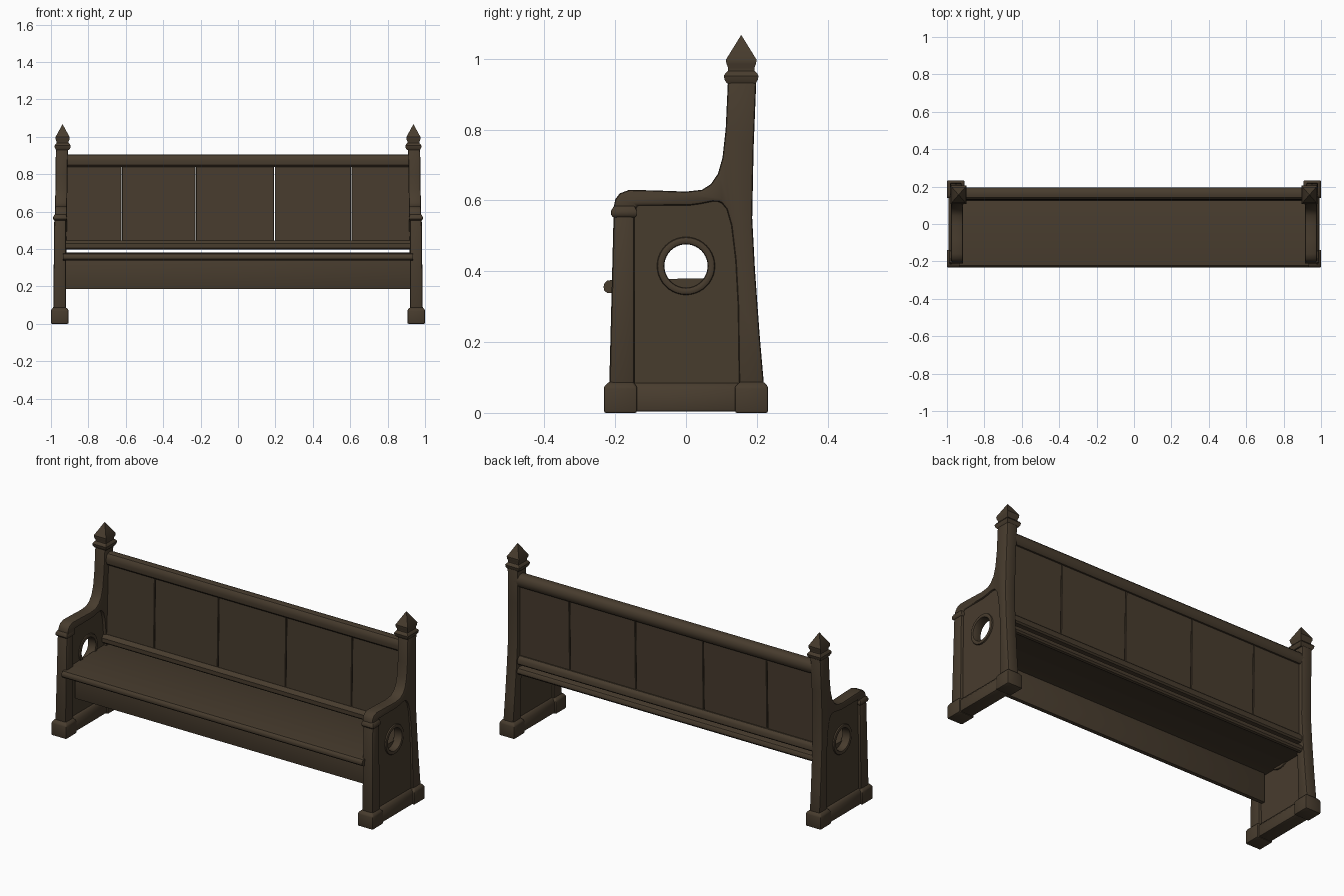
import bpy, bmesh, math

if "Cube" in bpy.data.objects:
    bpy.data.objects.remove(bpy.data.objects["Cube"])

wood = bpy.data.materials.new("dark brown wood")
wood.diffuse_color = (0.064, 0.045, 0.027, 1)
wood.use_nodes = True
wood.node_tree.nodes["Principled BSDF"].inputs["Base Color"].default_value = wood.diffuse_color


def finish(name, bm, bevel=0.0, mirror=False, cutter=None, segments=2):
    """Turn a bmesh into an object, apply bevel / cut / mirror, shade it."""
    bmesh.ops.recalc_face_normals(bm, faces=bm.faces)
    me = bpy.data.meshes.new(name)
    bm.to_mesh(me)
    bm.free()
    ob = bpy.data.objects.new(name, me)
    bpy.context.collection.objects.link(ob)
    me.materials.append(wood)
    if cutter:
        m = ob.modifiers.new("cut", 'BOOLEAN')
        m.object, m.operation, m.solver = cutter, 'DIFFERENCE', 'EXACT'
    if bevel:
        m = ob.modifiers.new("bevel", 'BEVEL')
        m.width, m.segments, m.limit_method = bevel, segments, 'ANGLE'
        m.angle_limit = math.radians(40)
    if mirror:
        m = ob.modifiers.new("mirror", 'MIRROR')
        m.use_mirror_merge = False
    bpy.ops.object.select_all(action='DESELECT')
    bpy.context.view_layer.objects.active = ob
    ob.select_set(True)
    bpy.ops.object.convert(target='MESH')
    bpy.ops.object.shade_smooth_by_angle(angle=math.radians(35))
    return ob


def prism(name, profile, x0, x1, lean=0.0, **kw):
    """Extrude a (y, z) outline along x, leaning inward with height."""
    bm = bmesh.new()
    rings = [[bm.verts.new((x - lean * z, y, z)) for y, z in profile] for x in (x0, x1)]
    bm.faces.new(rings[0])
    bm.faces.new(rings[1])
    n = len(profile)
    for i in range(n):
        j = (i + 1) % n
        bm.faces.new((rings[0][i], rings[0][j], rings[1][j], rings[1][i]))
    return finish(name, bm, **kw)


def loft(name, sections, **kw):
    """Stack rectangles given as (z, x0, x1, y0, y1)."""
    bm = bmesh.new()
    rings = [[bm.verts.new(p) for p in ((a, c, z), (b, c, z), (b, d, z), (a, d, z))]
             for z, a, b, c, d in sections]
    bm.faces.new(rings[0])
    bm.faces.new(rings[-1])
    for lo, hi in zip(rings, rings[1:]):
        for i in range(4):
            j = (i + 1) % 4
            bm.faces.new((lo[i], lo[j], hi[j], hi[i]))
    return finish(name, bm, **kw)


def tube(name, x0, x1, r_in, r_out, cy, cz, n=40, **kw):
    """Ring around the x axis, closed section."""
    bm = bmesh.new()
    sec = [(x0, r_in), (x0, r_out), (x1, r_out), (x1, r_in)]
    rows = []
    for k in range(n):
        a = 2 * math.pi * k / n
        rows.append([bm.verts.new((x, cy + r * math.cos(a), cz + r * math.sin(a))) for x, r in sec])
    for k in range(n):
        p, q = rows[k], rows[(k + 1) % n]
        for i in range(4):
            j = (i + 1) % 4
            bm.faces.new((p[i], p[j], q[j], q[i]))
    return finish(name, bm, **kw)


# --- bench ends (right side, mirrored to the left) ---
# rear post sweeping forward into the armrest
prism("rear_post_and_armrest", [
    (-0.206, 0.57), (-0.2, 0.603), (-0.187, 0.62), (-0.16, 0.63), (-0.08, 0.628),
    (0, 0.625), (0.045, 0.63), (0.07, 0.646), (0.09, 0.675), (0.103, 0.72),
    (0.112, 0.8), (0.119, 0.95), (0.199, 0.95), (0.191, 0.75), (0.187, 0.55),
    (0.195, 0.4), (0.208, 0.22), (0.221, 0.07), (0.15, 0.07), (0.147, 0.3),
    (0.14, 0.43), (0.128, 0.53), (0.115, 0.575), (0.098, 0.596), (0.075, 0.597),
    (0.04, 0.59), (0.01, 0.586), (-0.14, 0.586), (-0.14, 0.57)],
    0.922, 0.986, lean=0.013, bevel=0.008, mirror=True)

# front post with cap
loft("front_post", [(0.07, 0.92, 0.988, -0.217, -0.145), (0.58, 0.92, 0.982, -0.204, -0.145)],
     bevel=0.01, mirror=True)
loft("front_post_cap", [(0.552, 0.919, 0.983, -0.206, -0.143), (0.56, 0.914, 0.988, -0.212, -0.138),
                        (0.57, 0.914, 0.988, -0.212, -0.138), (0.584, 0.919, 0.982, -0.204, -0.145)],
     bevel=0.003, mirror=True)

# foot blocks and the rail between them
for label, y0, y1 in (("front", -0.232, -0.138), ("rear", 0.138, 0.232)):
    loft(label + "_foot_block", [(0, 0.906, 1.0, y0, y1), (0.074, 0.906, 1.0, y0, y1),
                                 (0.088, 0.92, 0.988, y0 + 0.014, y1 - 0.012)],
         bevel=0.006, mirror=True)
loft("foot_rail", [(0.004, 0.915, 0.993, -0.15, 0.15), (0.065, 0.915, 0.993, -0.15, 0.15),
                   (0.085, 0.93, 0.978, -0.15, 0.15)], bevel=0.006, mirror=True)

# side panel with round opening
bm = bmesh.new()
bmesh.ops.create_cone(bm, cap_ends=True, segments=40, radius1=0.068, radius2=0.068, depth=0.3)
for v in bm.verts:
    v.co = (v.co.z + 0.95, v.co.x, v.co.y + 0.415)
cutter = finish("opening_cutter", bm)
cutter.hide_render = True
prism("side_panel", [(-0.17, 0.04), (0.17, 0.04), (0.165, 0.4), (0.15, 0.62), (0.11, 0.65),
                     (0.08, 0.625), (0.04, 0.605), (-0.17, 0.605)],
      0.936, 0.972, lean=0.006, cutter=cutter, mirror=True)
bpy.data.objects.remove(cutter)
tube("opening_ring", 0.926, 0.978, 0.061, 0.082, 0, 0.415, bevel=0.007, mirror=True)

# pointed finial on the rear post
fx, fy = 0.938, 0.156
loft("post_finial", [(z, fx - w * 0.88, fx + w * 0.88, fy - w, fy + w) for z, w in (
    (0.93, 0.040), (0.941, 0.047), (0.952, 0.049), (0.96, 0.044), (0.966, 0.037),
    (0.975, 0.037), (0.986, 0.042), (0.998, 0.043), (1.066, 0.001))], mirror=True)

# --- seat, rounded along front and back ---
prism("seat", [(-0.2, 0.338), (-0.222, 0.338), (-0.231, 0.346), (-0.233, 0.356), (-0.23, 0.367),
               (-0.222, 0.374), (-0.2, 0.376), (0.17, 0.382), (0.182, 0.378), (0.189, 0.368),
               (0.189, 0.354), (0.182, 0.345), (0.17, 0.342), (0.155, 0.35), (-0.19, 0.348)],
      -0.935, 0.935)
# board under the seat, set well back
prism("seat_apron", [(-0.128, 0.186), (-0.105, 0.186), (-0.105, 0.355), (-0.128, 0.355)],
      -0.924, 0.924, bevel=0.003)

# --- backrest ---
prism("top_rail", [(0.142, 0.838), (0.132, 0.848), (0.129, 0.87), (0.132, 0.89), (0.142, 0.902),
                   (0.16, 0.906), (0.18, 0.902), (0.192, 0.89), (0.196, 0.87), (0.192, 0.848),
                   (0.182, 0.838)], -0.935, 0.935)
prism("lower_back_rail", [(0.132, 0.398), (0.124, 0.406), (0.124, 0.428), (0.132, 0.438), (0.142, 0.446),
                          (0.172, 0.446), (0.18, 0.438), (0.186, 0.428), (0.186, 0.406), (0.178, 0.398)],
      -0.935, 0.935)

# five boards with narrow gaps
joints = [-0.935, -0.622, -0.226, 0.195, 0.605, 0.935]
for i, (a, b) in enumerate(zip(joints, joints[1:])):
    prism(f"back_board_{i + 1}", [(0.143, 0.43), (0.165, 0.43), (0.173, 0.85), (0.151, 0.85)],
          a + 0.002, b - 0.002, bevel=0.002, segments=1)
